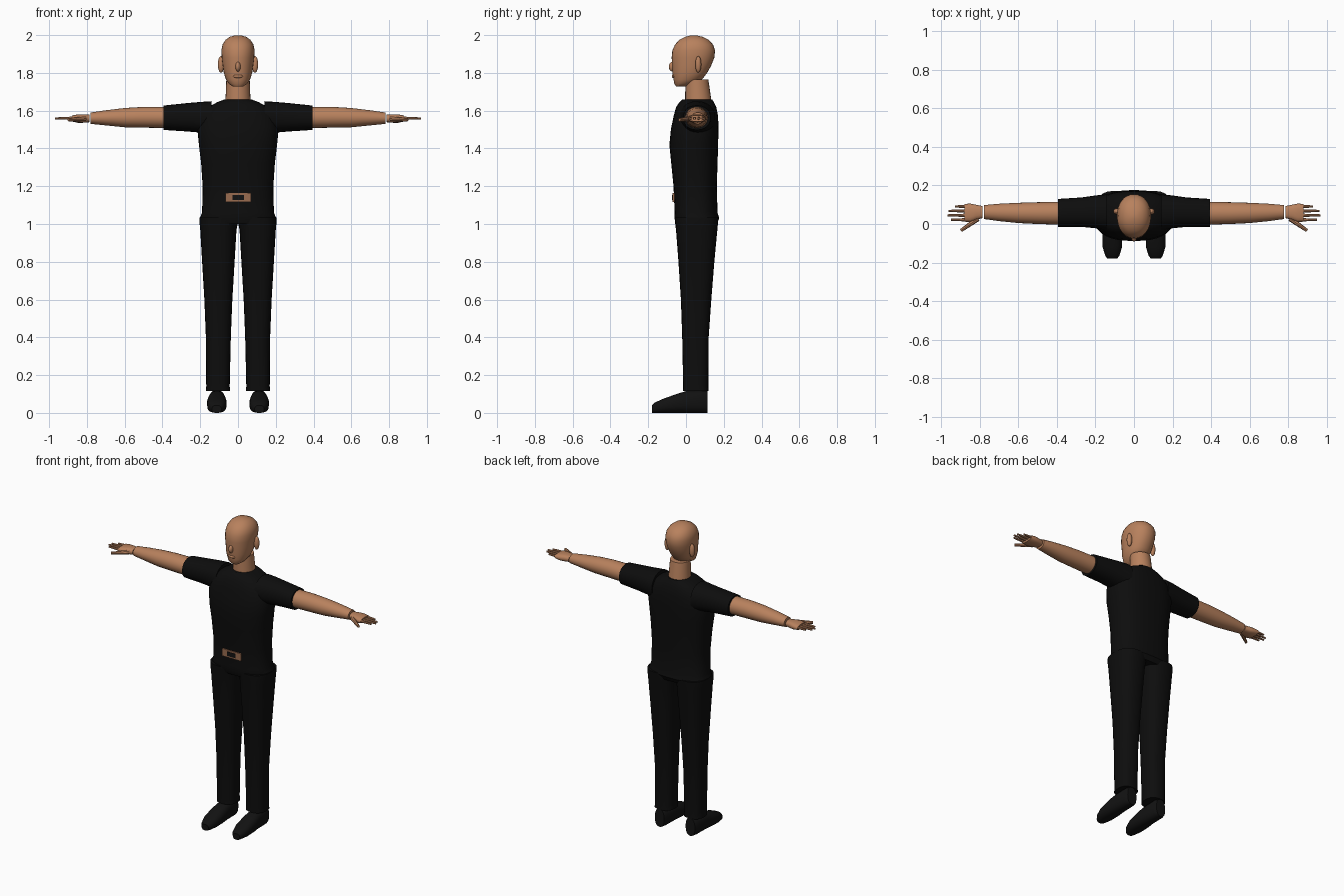
import bpy
import bmesh
from math import cos, sin, pi, radians
from mathutils import Vector, Matrix

default_cube = bpy.data.objects.get("Cube")
if default_cube:
    bpy.data.objects.remove(default_cube, do_unlink=True)


def make_material(name, colour):
    material = bpy.data.materials.new(name)
    material.use_nodes = True
    material.diffuse_color = (*colour, 1)
    shader = material.node_tree.nodes["Principled BSDF"]
    shader.inputs["Base Color"].default_value = (*colour, 1)
    shader.inputs["Roughness"].default_value = 0.8
    return material


skin = make_material("warm skin", (0.48, 0.22, 0.11))
cloth = make_material("black cloth", (0.004, 0.004, 0.004))
leather = make_material("black leather", (0.006, 0.006, 0.006))
bronze = make_material("bronze", (0.32, 0.15, 0.08))


def finish(bm, name, material, angle=40):
    """Turn a bmesh into a named, smooth-shaded object."""
    bmesh.ops.recalc_face_normals(bm, faces=bm.faces)
    mesh = bpy.data.meshes.new(name)
    bm.to_mesh(mesh)
    bm.free()
    mesh.materials.append(material)
    obj = bpy.data.objects.new(name, mesh)
    bpy.context.collection.objects.link(obj)
    bpy.ops.object.select_all(action="DESELECT")
    obj.select_set(True)
    bpy.context.view_layer.objects.active = obj
    bpy.ops.object.shade_smooth_by_angle(angle=radians(angle))
    return obj


def signed_power(value, power):
    return abs(value) ** power * (1 if value >= 0 else -1)


def loft(name, axis, rings, material, side=1, squareness=2, segments=24):
    """Skin rounded sections; a ring is (position, low a, high a, low b, high b)."""
    bm = bmesh.new()
    loops = []
    for position, a_low, a_high, b_low, b_high in rings:
        loop = []
        for i in range(segments):
            turn = 2 * pi * i / segments
            u = signed_power(cos(turn), 2 / squareness)
            v = signed_power(sin(turn), 2 / squareness)
            a = (a_low + a_high + (a_high - a_low) * u) / 2
            b = (b_low + b_high + (b_high - b_low) * v) / 2
            x, y, z = {"x": (position, a, b),
                       "y": (a, position, b),
                       "z": (a, b, position)}[axis]
            loop.append(bm.verts.new((side * x, y, z)))
        loops.append(loop)
    for lower, upper in zip(loops, loops[1:]):
        for i in range(segments):
            j = (i + 1) % segments
            bm.faces.new((lower[i], lower[j], upper[j], upper[i]))
    bm.faces.new(loops[0])
    bm.faces.new(loops[-1])
    return finish(bm, name, material)


def centred(rings):
    """Expand (position, half width, low, high) to a full symmetric ring."""
    return [(p, -w, w, low, high) for p, w, low, high in rings]


def ellipsoid(name, centre, size, material):
    bm = bmesh.new()
    bmesh.ops.create_uvsphere(bm, u_segments=16, v_segments=10, radius=1)
    bmesh.ops.scale(bm, vec=size, verts=bm.verts)
    bmesh.ops.translate(bm, vec=centre, verts=bm.verts)
    return finish(bm, name, material)


def plate(name, centre, size, material):
    bm = bmesh.new()
    bmesh.ops.create_cube(bm, size=1)
    bmesh.ops.scale(bm, vec=size, verts=bm.verts)
    bmesh.ops.translate(bm, vec=centre, verts=bm.verts)
    return finish(bm, name, material)


def finger(name, start, end, radius, side):
    """Tapered digit running between two points."""
    start = Vector((side * start[0], *start[1:]))
    end = Vector((side * end[0], *end[1:]))
    span = end - start
    turn = span.to_track_quat("Z", "Y").to_matrix().to_4x4()
    bm = bmesh.new()
    bmesh.ops.create_cone(bm, cap_ends=True, segments=8, radius1=radius,
                          radius2=radius * 0.6, depth=span.length,
                          matrix=Matrix.Translation((start + end) / 2) @ turn)
    return finish(bm, name, skin)


# Shirt body
loft("shirt_body", "z", centred([
    (1.0, 0.19, -0.05, 0.16), (1.03, 0.203, -0.062, 0.176),
    (1.06, 0.19, -0.06, 0.167), (1.2, 0.187, -0.066, 0.163),
    (1.32, 0.195, -0.078, 0.167), (1.42, 0.207, -0.088, 0.17),
    (1.5, 0.215, -0.08, 0.172), (1.57, 0.2, -0.066, 0.17),
    (1.62, 0.155, -0.052, 0.16), (1.645, 0.11, -0.035, 0.148),
    (1.66, 0.07, -0.018, 0.138)]), cloth, squareness=2.5, segments=36)

# Buckle with dark centre, set on the shirt front
plate("buckle", (0.002, -0.066, 1.14), (0.135, 0.009, 0.048), bronze)
plate("buckle_centre", (0.002, -0.07, 1.14), (0.06, 0.006, 0.028), leather)

# Neck and head
loft("neck", "z", centred([
    (1.64, 0.068, -0.005, 0.136), (1.7, 0.064, -0.004, 0.128),
    (1.765, 0.062, -0.002, 0.118)]), skin)
loft("head", "z", centred([
    (1.728, 0.028, -0.052, 0.0), (1.742, 0.048, -0.062, 0.035),
    (1.765, 0.064, -0.066, 0.085), (1.8, 0.075, -0.072, 0.112),
    (1.84, 0.081, -0.072, 0.134), (1.88, 0.086, -0.076, 0.15),
    (1.92, 0.088, -0.072, 0.154), (1.95, 0.082, -0.058, 0.143),
    (1.975, 0.066, -0.035, 0.12), (1.991, 0.043, -0.004, 0.088),
    (1.999, 0.014, 0.027, 0.052)]), skin, squareness=2.15, segments=32)
ellipsoid("nose", (0, -0.07, 1.833), (0.014, 0.021, 0.026), skin)
ellipsoid("lips", (0, -0.066, 1.782), (0.026, 0.009, 0.009), skin)

for side, label in ((1, "left_"), (-1, "right_")):
    ellipsoid(label + "ear", (side * 0.09, 0.065, 1.845),
              (0.017, 0.016, 0.044), skin)

    # Sleeve and bare arm
    loft(label + "sleeve", "x", [
        (0.14, -0.035, 0.155, 1.47, 1.65), (0.2, -0.022, 0.148, 1.484, 1.646),
        (0.27, -0.015, 0.138, 1.49, 1.64), (0.395, -0.015, 0.13, 1.498, 1.627),
    ], cloth, side, 2.2)
    loft(label + "arm", "x", [
        (0.37, -0.004, 0.116, 1.508, 1.62), (0.5, 0.0, 0.113, 1.51, 1.62),
        (0.6, 0.005, 0.11, 1.512, 1.614), (0.7, 0.015, 0.105, 1.522, 1.602),
        (0.78, 0.026, 0.098, 1.53, 1.59)], skin, side)

    # Hand with four fingers and a thumb
    loft(label + "hand", "x", [
        (0.786, 0.031, 0.093, 1.539, 1.579), (0.82, 0.022, 0.1, 1.536, 1.581),
        (0.85, 0.01, 0.106, 1.536, 1.58), (0.88, 0.012, 0.104, 1.543, 1.574),
    ], skin, side, 2.5, 16)
    tips = {"index": 0.95, "middle": 0.968, "ring": 0.962, "little": 0.93}
    for i, (digit, tip) in enumerate(tips.items()):
        y = 0.022 + 0.023 * i
        finger(label + digit + "_finger", (0.865, y, 1.56),
               (tip, y, 1.559), 0.009, side)
    finger(label + "thumb", (0.81, 0.028, 1.558),
           (0.898, -0.034, 1.552), 0.014, side)

    # Trouser leg
    loft(label + "trouser_leg", "z", [
        (0.115, 0.041, 0.17, -0.016, 0.12), (0.14, 0.044, 0.168, -0.015, 0.118),
        (0.4, 0.038, 0.17, -0.02, 0.12), (0.6, 0.03, 0.178, -0.027, 0.134),
        (0.8, 0.018, 0.19, -0.04, 0.15), (0.97, 0.008, 0.2, -0.053, 0.166),
        (1.01, 0.0, 0.204, -0.058, 0.17), (1.035, 0.0, 0.203, -0.06, 0.172),
    ], cloth, side, 2.5)

    # Shoe, flat underneath
    shoe = loft(label + "shoe", "y", [
        (-0.18, 0.088, 0.138, 0.0, 0.04), (-0.165, 0.076, 0.149, 0.0, 0.055),
        (-0.12, 0.062, 0.163, 0.0, 0.075), (-0.05, 0.06, 0.164, 0.0, 0.1),
        (0.0, 0.065, 0.158, 0.0, 0.115), (0.09, 0.068, 0.155, 0.0, 0.12),
        (0.115, 0.078, 0.145, 0.0, 0.115)], leather, side, 2.5)
